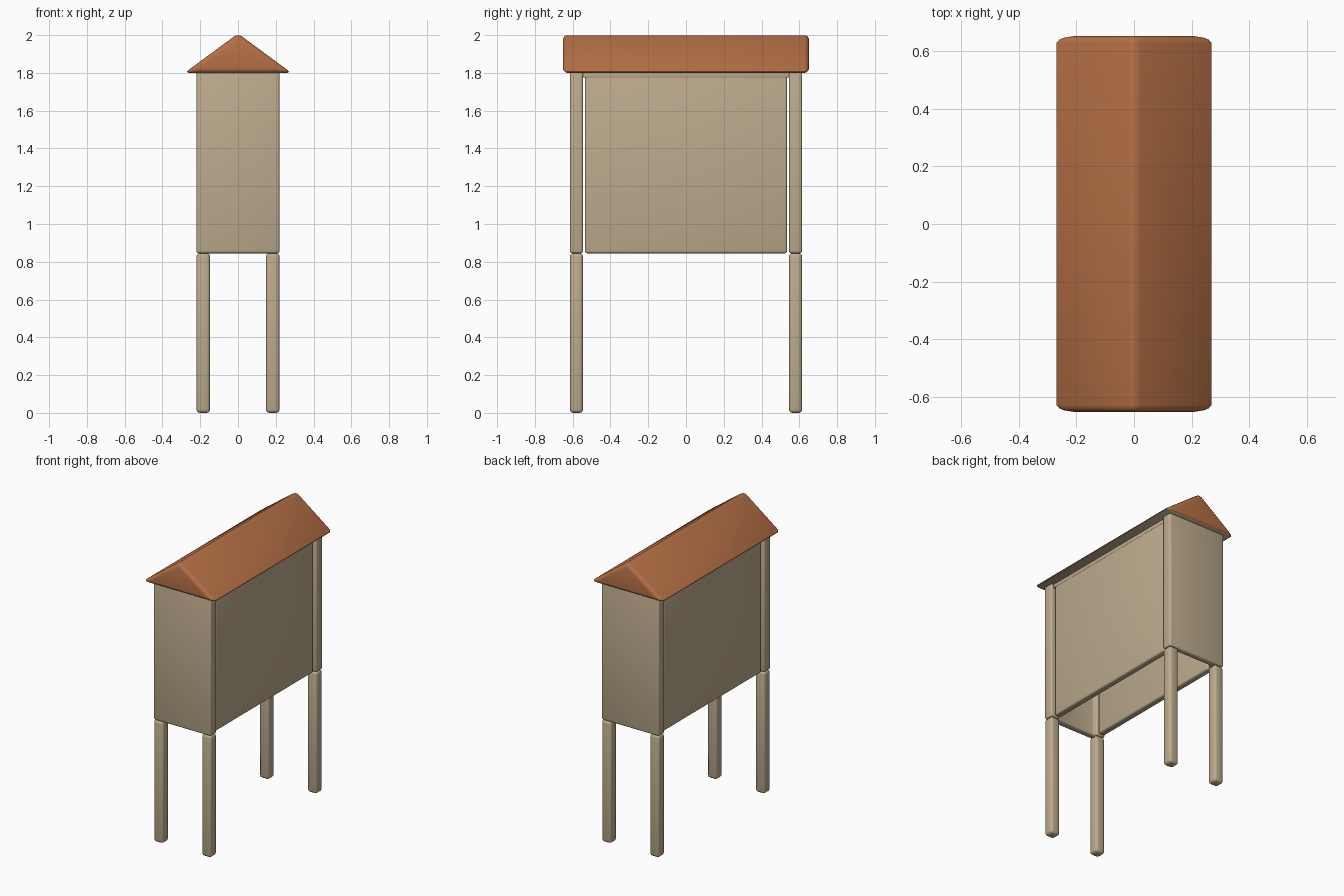
import bpy
import bmesh
import math

cube = bpy.data.objects.get("Cube")
if cube:
    bpy.data.objects.remove(cube, do_unlink=True)


def material(name, rgb):
    mat = bpy.data.materials.new(name)
    mat.use_nodes = True
    mat.diffuse_color = (*rgb, 1)
    mat.node_tree.nodes["Principled BSDF"].inputs["Base Color"].default_value = (*rgb, 1)
    return mat


wood = material("pale_wood", (0.51, 0.41, 0.27))
tile = material("terracotta", (0.46, 0.16, 0.06))

BASE, EAVE = 0.845, 1.80


def prism(name, outline, direction, mat, bevel):
    """Extrude a closed outline, then round its edges."""
    bm = bmesh.new()
    face = bm.faces.new([bm.verts.new(p) for p in outline])
    result = bmesh.ops.extrude_face_region(bm, geom=[face])
    verts = [g for g in result["geom"] if isinstance(g, bmesh.types.BMVert)]
    bmesh.ops.translate(bm, vec=direction, verts=verts)
    bmesh.ops.recalc_face_normals(bm, faces=bm.faces)
    mesh = bpy.data.meshes.new(name)
    bm.to_mesh(mesh)
    bm.free()
    mesh.materials.append(mat)
    obj = bpy.data.objects.new(name, mesh)
    bpy.context.collection.objects.link(obj)
    mod = obj.modifiers.new("rounded_edges", 'BEVEL')
    mod.width = bevel
    mod.segments = 3
    mod.limit_method = 'ANGLE'
    bpy.ops.object.select_all(action='DESELECT')
    obj.select_set(True)
    bpy.context.view_layer.objects.active = obj
    bpy.ops.object.modifier_apply(modifier=mod.name)
    bpy.ops.object.shade_smooth_by_angle(angle=math.radians(40))
    return obj


def box(name, x, y, z, mat, bevel):
    outline = [(x[0], y[0], z[0]), (x[1], y[0], z[0]),
               (x[1], y[1], z[0]), (x[0], y[1], z[0])]
    return prism(name, outline, (0, 0, z[1] - z[0]), mat, bevel)


def span(a, b, sign):
    return sorted((a * sign, b * sign))


# Four rounded square legs
for sx, side in ((1, "left"), (-1, "right")):
    for sy, end in ((-1, "front"), (1, "back")):
        box(f"{end}_{side}_leg", span(0.148, 0.22, sx), span(0.545, 0.615, sy),
            (0, BASE), wood, 0.018)

# End walls with integral corner posts
for sy, end in ((-1, "front"), (1, "back")):
    plan = [(-0.22, 0.615), (0.22, 0.615), (0.22, 0.545), (0.15, 0.545),
            (0.15, 0.57), (-0.15, 0.57), (-0.15, 0.545), (-0.22, 0.545)]
    prism(f"{end}_wall", [(x, y * sy, BASE) for x, y in plan],
          (0, 0, EAVE - BASE + 0.015), wood, 0.014)

# Recessed long walls and the rail along their tops
for sx, side in ((1, "left"), (-1, "right")):
    box(f"{side}_wall", span(0.155, 0.203, sx), (-0.535, 0.535),
        (BASE, EAVE + 0.01), wood, 0.012)
    box(f"{side}_top_rail", span(0.155, 0.204, sx), (-0.56, 0.56),
        (1.775, EAVE + 0.01), wood, 0.003)

# Gabled roof, with a wooden underside
roof = prism("roof", [(-0.283, -0.652, EAVE), (0.283, -0.652, EAVE), (0, -0.652, 2.008)],
             (0, 1.304, 0), tile, 0.025)
roof.data.materials.append(wood)
for poly in roof.data.polygons:
    if poly.normal.z < -0.95:
        poly.material_index = 1
